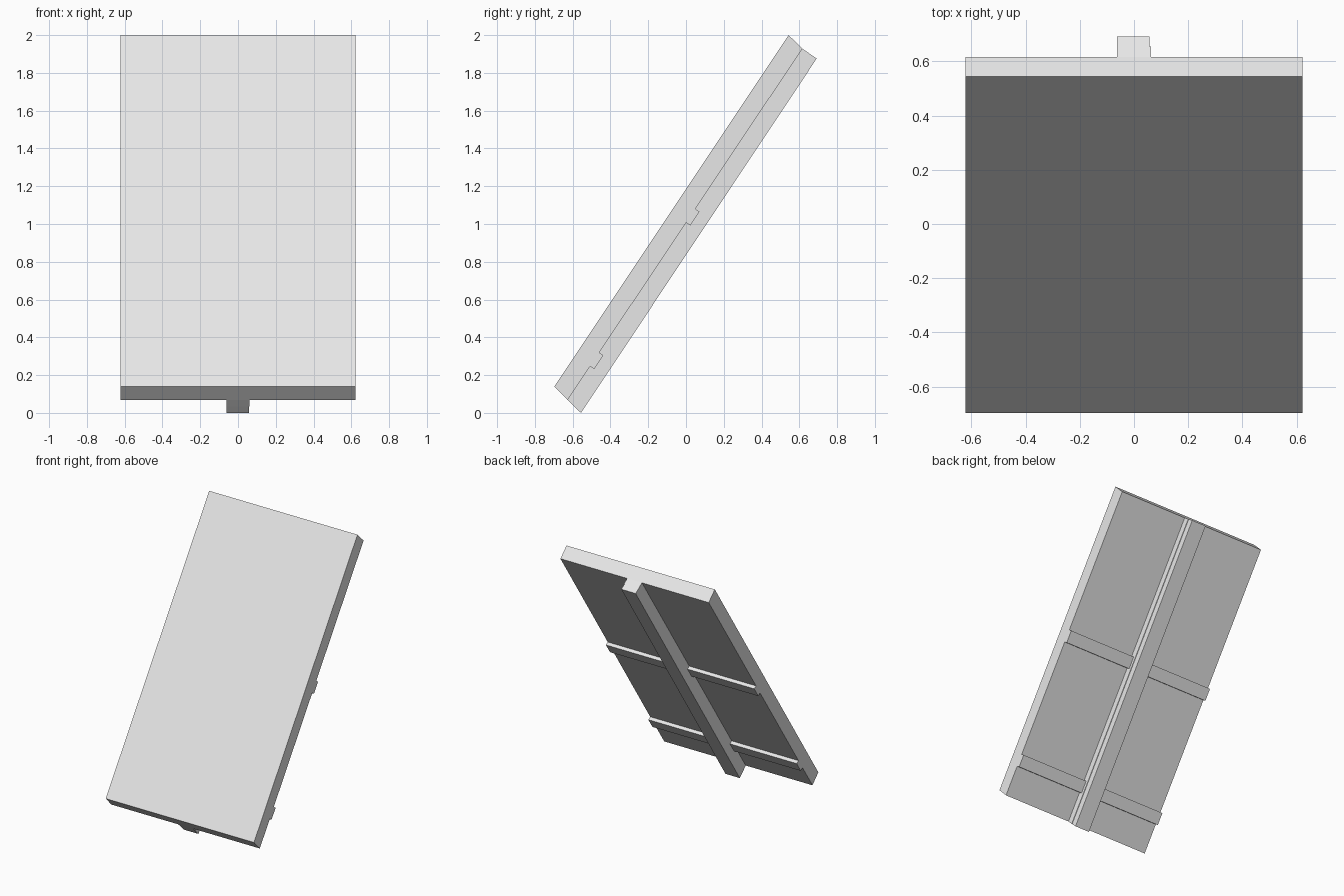
import bpy, bmesh
from mathutils import Vector

cube = bpy.data.objects.get("Cube")
if cube:
    bpy.data.objects.remove(cube, do_unlink=True)

# Single light grey finish
grey = bpy.data.materials.new("light grey")
grey.use_nodes = True
colour = (0.8, 0.8, 0.8, 1)
grey.diffuse_color = colour
grey.node_tree.nodes["Principled BSDF"].inputs["Base Color"].default_value = colour


def extrude_profile(name, profile, x0, x1):
    """Sweep a closed (y, z) side profile from x0 to x1."""
    bm = bmesh.new()
    face = bm.faces.new([bm.verts.new((x0, y, z)) for y, z in profile])
    swept = bmesh.ops.extrude_face_region(bm, geom=[face])["geom"]
    verts = [g for g in swept if isinstance(g, bmesh.types.BMVert)]
    bmesh.ops.translate(bm, verts=verts, vec=(x1 - x0, 0, 0))
    bmesh.ops.recalc_face_normals(bm, faces=bm.faces)
    mesh = bpy.data.meshes.new(name)
    bm.to_mesh(mesh)
    bm.free()
    mesh.materials.append(grey)
    obj = bpy.data.objects.new(name, mesh)
    bpy.context.collection.objects.link(obj)
    return obj


# Layer boundaries as (lower end, upper end) in the side plane, front to back
front = Vector((-0.697, 0.14)), Vector((0.543, 2.0))
back = Vector((-0.627, 0.068)), Vector((0.616, 1.928))
middle = Vector((-0.592, 0.034)), Vector((0.654, 1.902))
outer = Vector((-0.556, 0.0)), Vector((0.692, 1.876))
half_width = 0.622
rib = 0.062


def slab(name, a, b, x0, x1):
    return extrude_profile(name, [a[0], a[1], b[1], b[0]], x0, x1)


# Leaning panel and its two-layer central spine, the outer layer slightly narrower
slab("panel", front, back, -half_width, half_width)
slab("spine_inner", back, middle, -rib, rib)
slab("spine_outer", middle, outer, -rib, rib - 0.004)

# Thin cross battens on the back
along = (back[1] - back[0]).normalized()
outward = Vector((along.y, -along.x))
for level, z in (("lower", 0.246), ("upper", 1.007)):
    start = back[0] + along * ((z - back[0].y) / along.y)
    end = start + along * 0.088
    depth = outward * 0.026
    for side, x0, x1 in (("right", -half_width, -rib), ("left", rib, half_width)):
        extrude_profile(f"{level}_batten_{side}",
                        [start, end, end + depth, start + depth], x0, x1)
